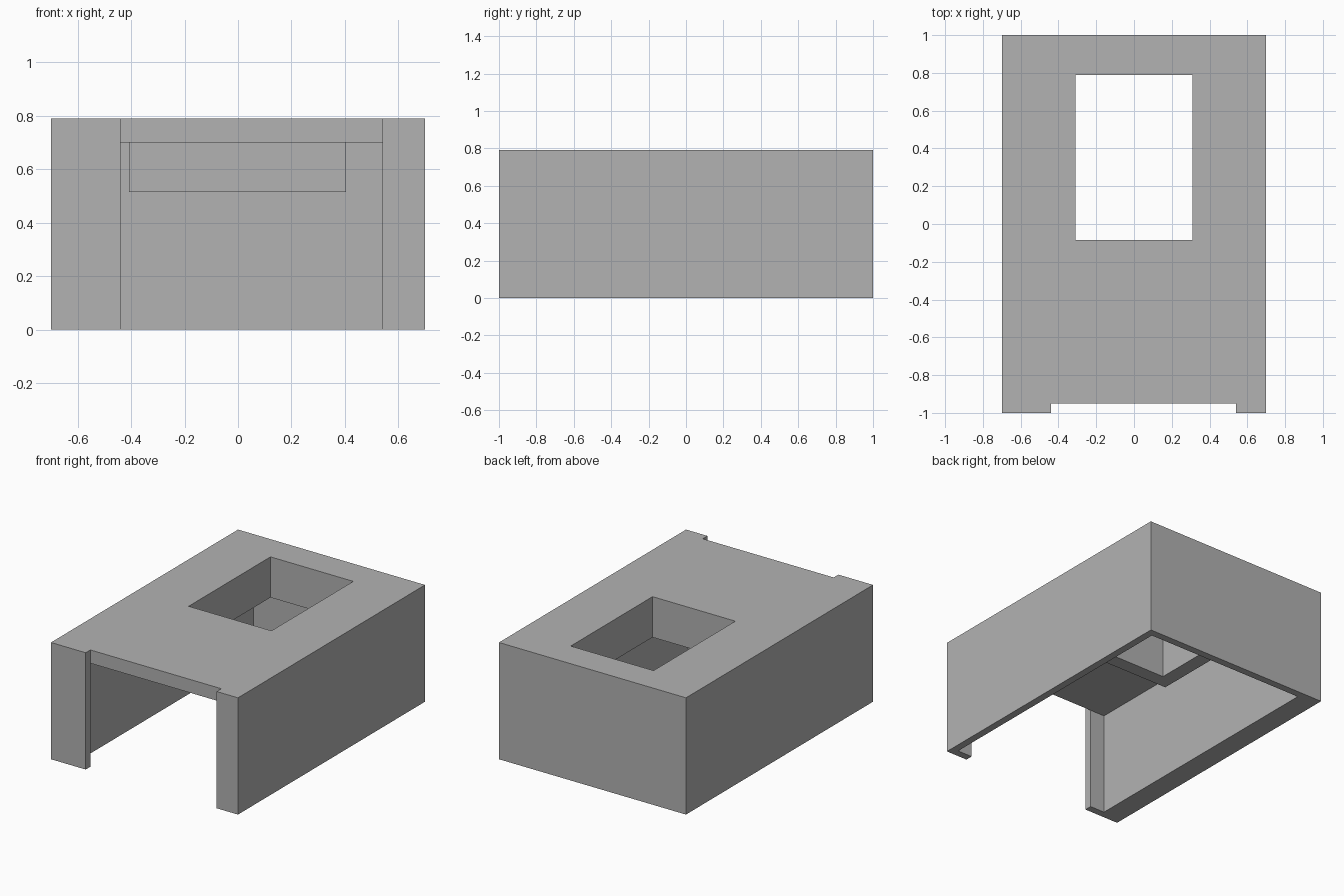
import bpy
import bmesh

if "Cube" in bpy.data.objects:
    bpy.data.objects.remove(bpy.data.objects["Cube"], do_unlink=True)

GREY = (0.448, 0.448, 0.448, 1)
mat = bpy.data.materials.new("plain grey")
mat.use_nodes = True
mat.diffuse_color = GREY
mat.node_tree.nodes["Principled BSDF"].inputs["Base Color"].default_value = GREY

HEIGHT, CEILING, DUCT_BOTTOM = 0.79, 0.70, 0.515
HOLE = (-0.31, 0.31, -0.085, 0.79)      # x min, x max, y min, y max
ROOM = (-0.55, 0.65, -0.95, 0.95)


def extrude_faces(name, bm, faces, height):
    """Give flat faces thickness upward and make an object of them."""
    result = bmesh.ops.extrude_face_region(bm, geom=faces)
    moved = [g for g in result["geom"] if isinstance(g, bmesh.types.BMVert)]
    bmesh.ops.translate(bm, verts=moved, vec=(0, 0, height))
    bmesh.ops.recalc_face_normals(bm, faces=bm.faces[:])
    mesh = bpy.data.meshes.new(name)
    bm.to_mesh(mesh)
    bm.free()
    mesh.materials.append(mat)
    obj = bpy.data.objects.new(name, mesh)
    bpy.context.collection.objects.link(obj)
    return obj


def prism(name, outline, z0, z1):
    bm = bmesh.new()
    face = bm.faces.new([bm.verts.new((x, y, z0)) for x, y in outline])
    return extrude_faces(name, bm, [face], z1 - z0)


def corners(bounds):
    x0, x1, y0, y1 = bounds
    return [(x0, y0), (x1, y0), (x1, y1), (x0, y1)]


def frame(name, outer, inner, z0, z1):
    """Rectangular block with a rectangular hole right through it."""
    bm = bmesh.new()
    out, inn = ([bm.verts.new((x, y, z0)) for x, y in corners(b)] for b in (outer, inner))
    faces = []
    for i in range(4):
        j = (i + 1) % 4
        faces.append(bm.faces.new((out[i], out[j], inn[j], inn[i])))
    return extrude_faces(name, bm, faces, z1 - z0)


# Side and back walls with short returns either side of the front opening
left, right, front, back = ROOM
prism("walls", [
    (-0.44, -1), (-0.70, -1), (-0.70, 1), (0.70, 1), (0.70, -1), (0.54, -1),
    (0.54, front), (right, front), (right, back), (left, back),
    (left, front), (-0.44, front)], 0, HEIGHT)

# Top panel set between the walls
frame("top_panel", ROOM, HOLE, CEILING, HEIGHT)

# Collar hanging below the opening
frame("opening_collar", (-0.408, 0.405, -0.18, 0.885), HOLE, DUCT_BOTTOM, CEILING)
